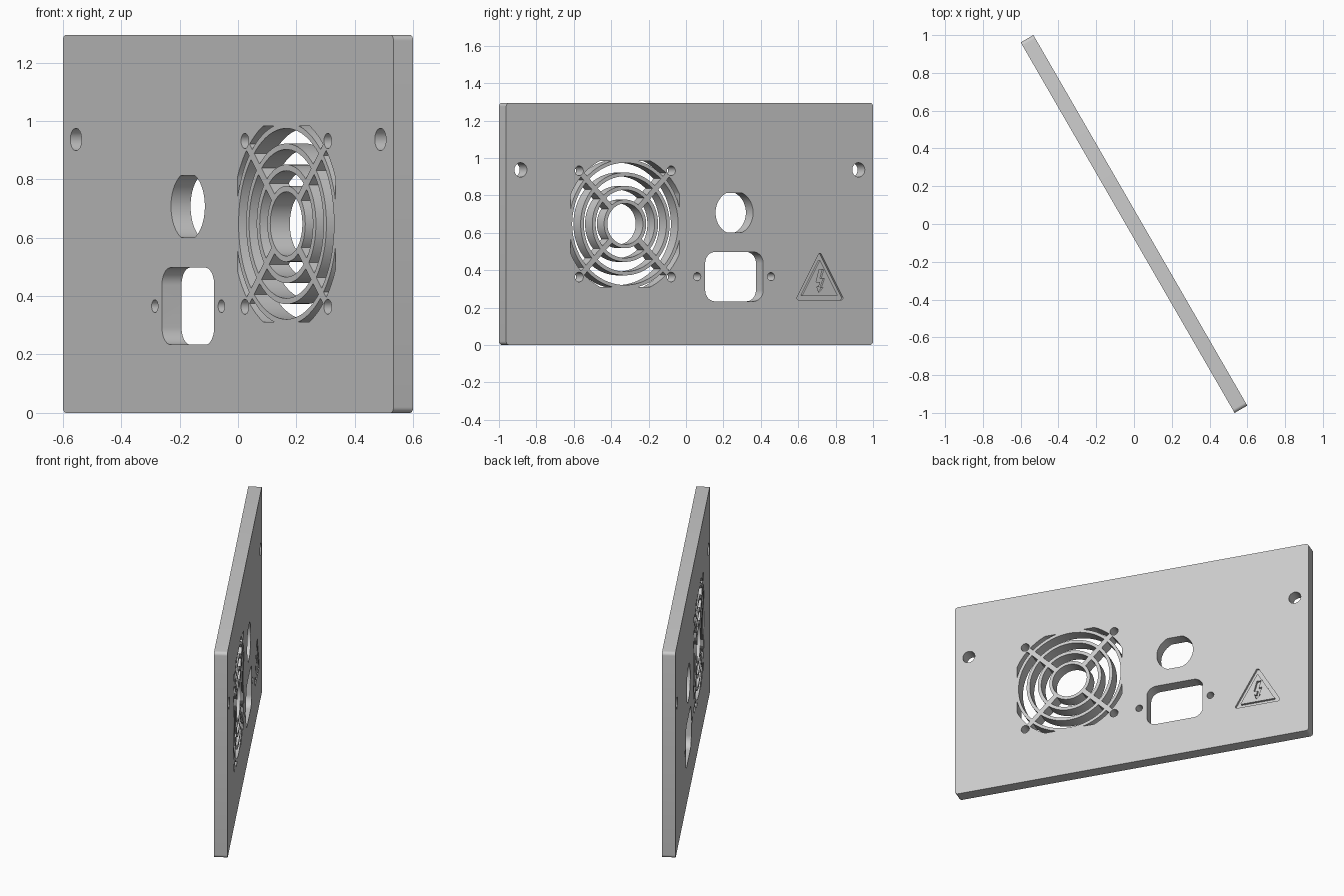
import bpy
import bmesh
from math import sin, cos, asin, acos, atan2, pi, radians
from mathutils import Matrix, Vector

if "Cube" in bpy.data.objects:
    bpy.data.objects.remove(bpy.data.objects["Cube"])

LENGTH, HEIGHT, THICK = 2.265, 1.295, 0.0775
HALF = THICK / 2
ENGRAVE = 0.015

grey = bpy.data.materials.new("plain grey")
grey.use_nodes = True
grey.diffuse_color = (0.6, 0.6, 0.6, 1)
grey.node_tree.nodes["Principled BSDF"].inputs["Base Color"].default_value = (0.6, 0.6, 0.6, 1)

# Panel frame: local x along the plate, y up, z out of the marked face
turn = radians(30)
along = Vector((-sin(turn), cos(turn), 0))
normal = Vector((cos(turn), sin(turn), 0))
frame = Matrix((along, (0, 0, 1), normal)).transposed().to_4x4()
frame.translation = (0, 0, HEIGHT / 2)


# ---- outline helpers ----
def arc(cx, cy, r, start, end, steps):
    return [(cx + r * cos(start + (end - start) * i / steps),
             cy + r * sin(start + (end - start) * i / steps)) for i in range(steps + 1)]


def circle(cx, cy, r, steps=40):
    return arc(cx, cy, r, 0, 2 * pi, steps)[:-1]


def rounded(corners, r, steps=6):
    points = [Vector(c) for c in corners]
    result = []
    for i, p in enumerate(points):
        a = (points[i - 1] - p).normalized()
        b = (points[(i + 1) % len(points)] - p).normalized()
        half = a.angle(b) / 2
        c = p + (a + b).normalized() * r / sin(half)
        mid = atan2(p.y - c.y, p.x - c.x)
        sweep = pi / 2 - half
        result += arc(c.x, c.y, r, mid - sweep, mid + sweep, steps)
    return result


def box(cx, cy, w, h):
    return [(cx + sx * w / 2, cy + sy * h / 2)
            for sx, sy in ((-1, -1), (1, -1), (1, 1), (-1, 1))]


def triangle(cx, cy, r):
    return [(cx + r * cos(a), cy + r * sin(a))
            for a in (pi / 2, pi * 7 / 6, pi * 11 / 6)]


def prisms(name, outlines, low, high):
    """One object holding a straight prism for each outline."""
    bm = bmesh.new()
    for outline in outlines:
        face = bm.faces.new([bm.verts.new((x, y, low)) for x, y in outline])
        grown = bmesh.ops.extrude_face_region(bm, geom=[face])["geom"]
        bmesh.ops.translate(bm, vec=(0, 0, high - low),
                            verts=[g for g in grown if isinstance(g, bmesh.types.BMVert)])
    bmesh.ops.recalc_face_normals(bm, faces=bm.faces)
    mesh = bpy.data.meshes.new(name)
    bm.to_mesh(mesh)
    bm.free()
    mesh.materials.append(grey)
    obj = bpy.data.objects.new(name, mesh)
    bpy.context.collection.objects.link(obj)
    obj.matrix_world = frame
    return obj


def cut(obj, cutters):
    bpy.context.view_layer.objects.active = obj
    for cutter in cutters:
        cutter.hide_render = True
        mod = obj.modifiers.new("cut", "BOOLEAN")
        mod.operation, mod.solver, mod.object = "DIFFERENCE", "EXACT", cutter
        bpy.ops.object.modifier_apply(modifier=mod.name)
        bpy.data.objects.remove(cutter)


# ---- fan grille slots: ring pieces between diagonal spokes ----
FAN_X, FAN_Y, SQUARE, SPOKE = -0.398, 0.0, 0.336, 0.015


def limit(r):
    return pi / 4 - asin(SPOKE / r)


def ring_piece(inner, outer, middle, start, steps):
    def side(r):
        return arc(FAN_X, FAN_Y, r, middle + start(r), middle + limit(r), steps)
    return side(outer) + side(inner)[::-1]


def mirrored(outline, middle):
    out = []
    for x, y in outline:
        dx, dy = x - FAN_X, y - FAN_Y
        c, s = cos(2 * middle), sin(2 * middle)
        out.append((FAN_X + c * dx + s * dy, FAN_Y + s * dx - c * dy))
    return out[::-1]


slots = [circle(FAN_X, FAN_Y, 0.11, 48)]
for quarter in range(4):
    middle = quarter * pi / 2
    for inner in (0.13, 0.203, 0.275):
        slots.append(ring_piece(inner, inner + 0.052, middle, lambda r: -limit(r), 20))
    # Outermost ring survives only near the corners of the fan square
    corner = ring_piece(0.346, 0.371, middle, lambda r: acos(SQUARE / r), 8)
    slots += [corner, mirrored(corner, middle)]

# ---- screw holes ----
holes = [circle(FAN_X + sx * 0.284, FAN_Y + sy * 0.284, 0.026, 24)
         for sx in (-1, 1) for sy in (-1, 1)]
holes += [circle(s * 1.043, 0.289, 0.0386, 32) for s in (-1, 1)]

# ---- power inlet, its screws, and the flattened round switch hole ----
INLET_X, INLET_Y = 0.275, -0.282
holes += [circle(INLET_X + s * 0.228, INLET_Y, 0.022, 24) for s in (-1, 1)]
holes.append(rounded(box(INLET_X, INLET_Y, 0.358, 0.264), 0.06, 10))
flat = asin(0.106 / 0.116)
SWITCH = (0.276, 0.06, 0.116)
holes.append(arc(*SWITCH, -flat, flat, 20) + arc(*SWITCH, pi - flat, pi + flat, 20))

# ---- warning sign: triangular groove around an island with a bolt ----
SIGN_X, SIGN_Y = 0.805, -0.32
bolt = [(-.005, .062), (.022, .062), (.008, .015), (.028, .015), (.008, -.035), (.018, -.035),
        (-.008, -.062), (-.02, -.028), (-.008, -.032), (0, -.005), (-.024, -.005)]
bolt = [(SIGN_X + x, SIGN_Y + 0.014 + y) for x, y in bolt]

panel = prisms("back_panel", [rounded(box(0, 0, LENGTH, HEIGHT), 0.02)], -HALF, HALF)
sign_recess = prisms("sign_recess", [rounded(triangle(SIGN_X, SIGN_Y, 0.172), 0.01)],
                     HALF - ENGRAVE, HALF + 0.05)
island = prisms("warning_triangle", [rounded(triangle(SIGN_X, SIGN_Y, 0.128), 0.004)],
                HALF - ENGRAVE - 0.01, HALF)
bolt_cutter = prisms("bolt_cutter", [bolt], HALF - ENGRAVE, HALF + 0.05)
through = prisms("cutouts", slots + holes, -HALF - 0.05, HALF + 0.05)
bpy.context.view_layer.update()

cut(panel, [through, sign_recess])
cut(island, [bolt_cutter])

# ---- smooth the round walls, keep the edges sharp ----
bpy.ops.object.select_all(action="DESELECT")
for obj in (panel, island):
    obj.select_set(True)
bpy.context.view_layer.objects.active = panel
bpy.ops.object.shade_smooth_by_angle(angle=radians(30))
